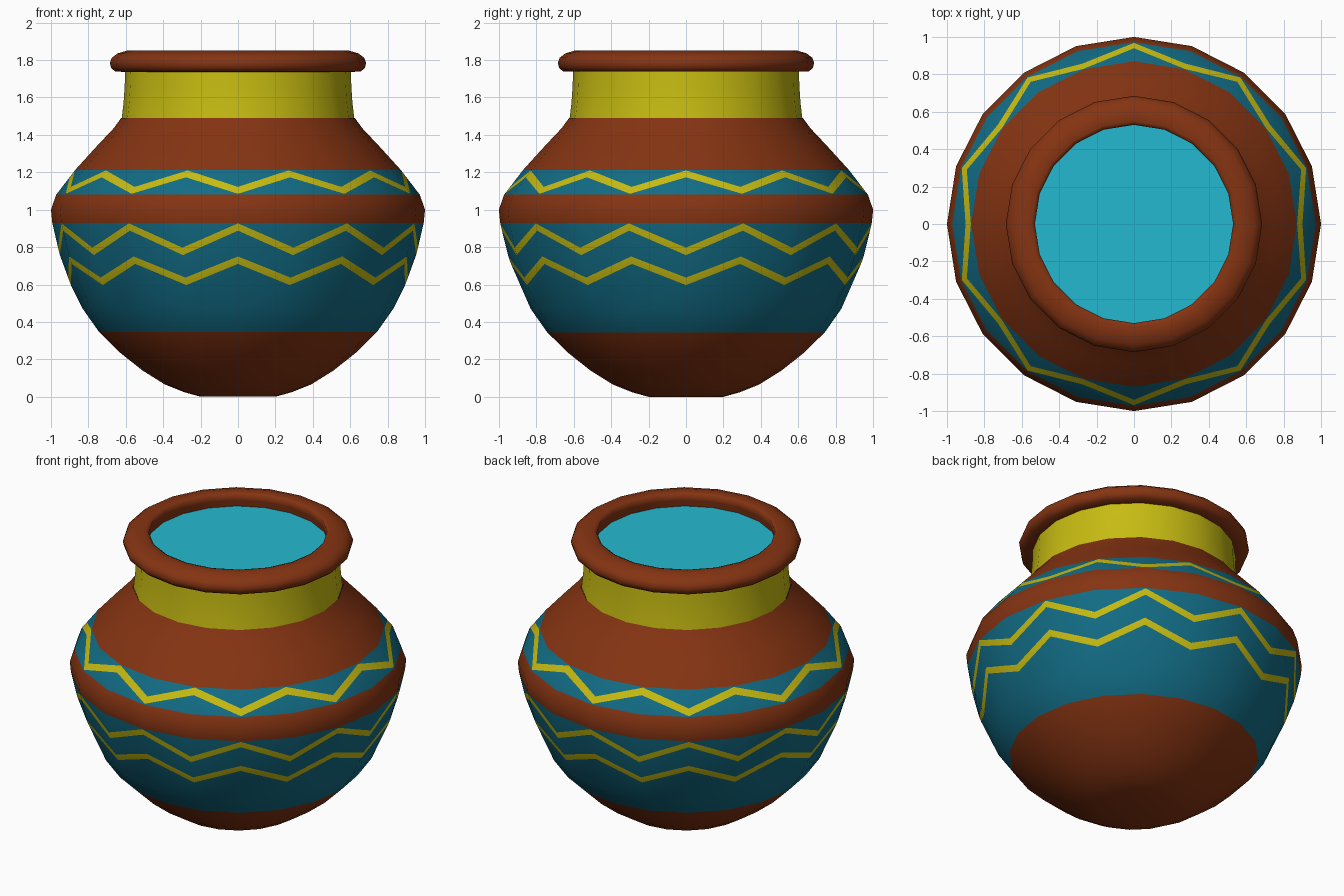
import bpy, bmesh, math

if "Cube" in bpy.data.objects:
    bpy.data.objects.remove(bpy.data.objects["Cube"])

N = 20  # sides of the pot


def material(name, rgb):
    m = bpy.data.materials.new(name)
    m.diffuse_color = (*rgb, 1)
    m.use_nodes = True
    m.node_tree.nodes["Principled BSDF"].inputs["Base Color"].default_value = m.diffuse_color
    return m


brown = material("terracotta brown", (0.235, 0.034, 0.006))
teal = material("teal blue", (0.006, 0.150, 0.235))
yellow = material("mustard yellow", (0.570, 0.500, 0.006))
water = material("water cyan", (0.018, 0.485, 0.640))
MATS = [brown, teal, yellow, water]
BROWN, TEAL, YELLOW, WATER = range(4)


def lathe(name, rows, cap=False):
    """rows: (r_even, z_even, r_odd, z_odd, colour of the faces above the row)."""
    bm = bmesh.new()
    rings = []
    for re, ze, ro, zo, _ in rows:
        ring = []
        for i in range(N):
            a = -math.pi / 2 + 2 * math.pi * i / N
            r, z = (ro, zo) if i % 2 else (re, ze)
            ring.append(bm.verts.new((r * math.cos(a), r * math.sin(a), z)))
        rings.append(ring)
    for k in range(len(rings) - 1):
        for i in range(N):
            j = (i + 1) % N
            f = bm.faces.new((rings[k][i], rings[k][j], rings[k + 1][j], rings[k + 1][i]))
            f.material_index = rows[k][4]
            f.smooth = True
    if cap:
        f = bm.faces.new(rings[0][::-1])
        f.material_index = rows[0][4]
        f.smooth = True
    me = bpy.data.meshes.new(name)
    bm.to_mesh(me)
    bm.free()
    for m in MATS:
        me.materials.append(m)
    ob = bpy.data.objects.new(name, me)
    bpy.context.collection.objects.link(ob)
    return ob


def plain(points, colour):
    return [(r, z, r, z, colour) for r, z in points]


# Body silhouette: radius, height
PROFILE = [(0.20, 0.0), (0.29, 0.025), (0.39, 0.065), (0.51, 0.14), (0.63, 0.235),
           (0.742, 0.345), (0.83, 0.47), (0.895, 0.60), (0.955, 0.765), (0.993, 0.93),
           (1.0, 1.0), (0.972, 1.08), (0.87, 1.213), (0.75, 1.345), (0.665, 1.435), (0.625, 1.49)]


def radius(z):
    for (r0, z0), (r1, z1) in zip(PROFILE, PROFILE[1:]):
        if z <= z1:
            return r0 + (r1 - r0) * (z - z0) / (z1 - z0)
    return PROFILE[-1][0]


# Body rows: height at even columns, at odd columns, colour above.
# Rows with two heights are the edges of the painted zigzags.
heights = [(z, z, BROWN) for _, z in PROFILE if z < 0.34]
heights += [(0.345, 0.345, TEAL), (0.47, 0.47, TEAL),
            (0.71, 0.597, YELLOW), (0.75, 0.637, TEAL),
            (0.888, 0.757, YELLOW), (0.927, 0.797, TEAL),
            (0.93, 0.93, BROWN), (1.0, 1.0, BROWN), (1.08, 1.08, TEAL),
            (1.085, 1.173, YELLOW), (1.122, 1.21, TEAL)]
heights += [(z, z, BROWN) for _, z in PROFILE if z > 1.2]
lathe("pot_body", [(radius(a), a, radius(b), b, c) for a, b, c in heights], cap=True)

# Neck
lathe("neck", plain([(0.622, 1.485), (0.612, 1.57), (0.606, 1.66), (0.603, 1.75)], YELLOW))

# Rolled rim with its inner wall
lathe("rim", plain([(0.595, 1.737), (0.655, 1.738), (0.678, 1.757), (0.685, 1.785),
                    (0.675, 1.812), (0.645, 1.835), (0.595, 1.85), (0.55, 1.85),
                    (0.53, 1.842), (0.535, 1.80), (0.545, 1.74)], BROWN))

# Water surface
lathe("water_surface", plain([(0.01, 1.76), (0.30, 1.76), (0.545, 1.76)], WATER)[::-1])
bm = bmesh.new()
bm.from_mesh(bpy.data.meshes["water_surface"])
bmesh.ops.remove_doubles(bm, verts=[v for v in bm.verts if v.co.xy.length < 0.02], dist=0.05)
for f in bm.faces:
    if f.normal.z < 0:
        f.normal_flip()
bm.to_mesh(bpy.data.meshes["water_surface"])
bm.free()
